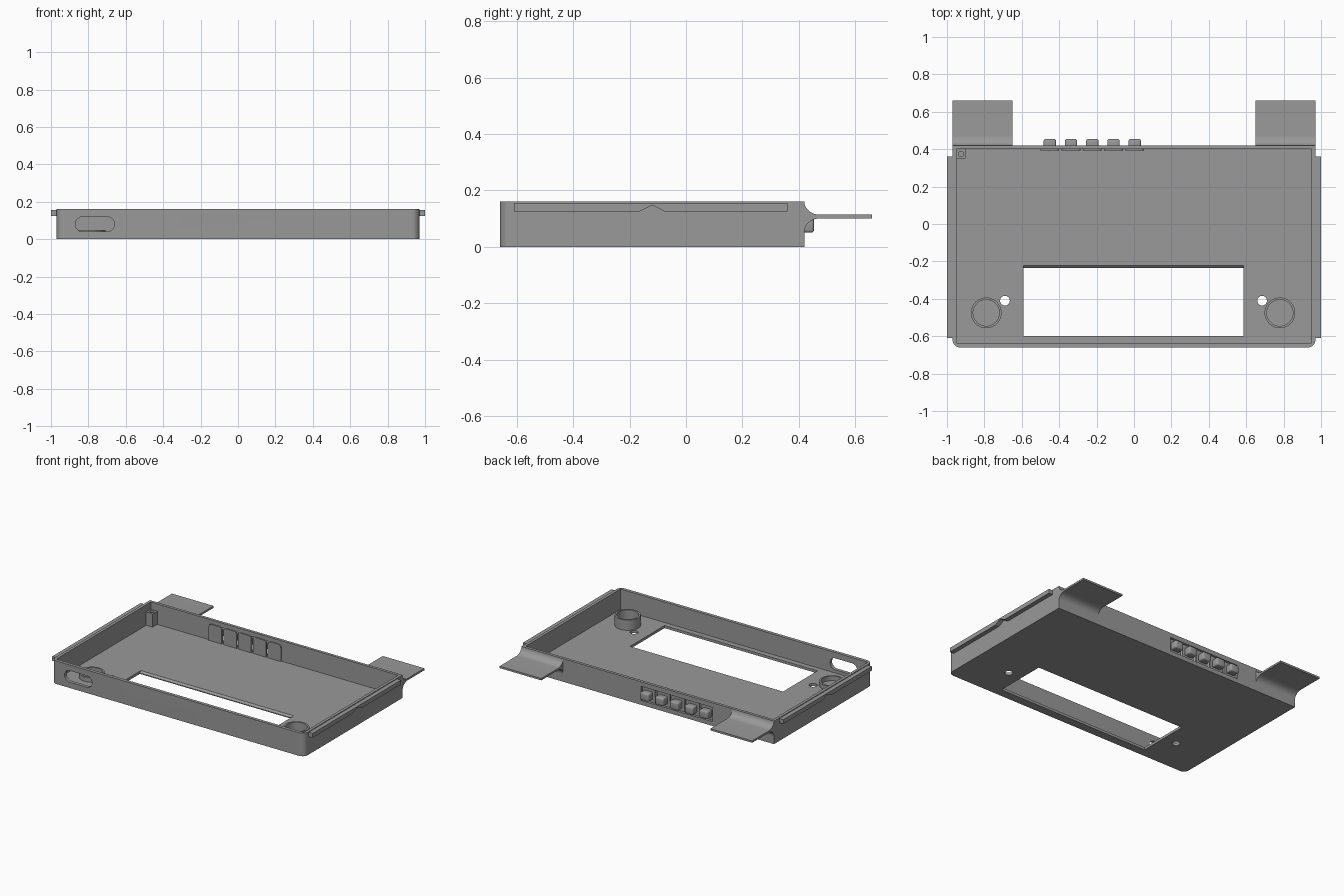
import bpy, bmesh, math

if "Cube" in bpy.data.objects:
    bpy.data.objects.remove(bpy.data.objects["Cube"])

grey = bpy.data.materials.new("mid grey")
grey.diffuse_color = (0.32, 0.32, 0.32, 1)
grey.use_nodes = True
grey.node_tree.nodes["Principled BSDF"].inputs["Base Color"].default_value = grey.diffuse_color


def prism(name, pts, axis, lo, hi):
    """Extrude a 2D outline along an axis from lo to hi."""
    place = {"x": lambda a, b, h: (h, a, b),
             "y": lambda a, b, h: (a, h, b),
             "z": lambda a, b, h: (a, b, h)}[axis]
    bm = bmesh.new()
    bottom = [bm.verts.new(place(a, b, lo)) for a, b in pts]
    top = [bm.verts.new(place(a, b, hi)) for a, b in pts]
    bm.faces.new(bottom)
    bm.faces.new(top)
    n = len(pts)
    for i in range(n):
        j = (i + 1) % n
        bm.faces.new((bottom[i], bottom[j], top[j], top[i]))
    bmesh.ops.recalc_face_normals(bm, faces=bm.faces)
    me = bpy.data.meshes.new(name)
    bm.to_mesh(me)
    bm.free()
    me.materials.append(grey)
    ob = bpy.data.objects.new(name, me)
    bpy.context.collection.objects.link(ob)
    return ob


def rect(x0, x1, y0, y1):
    return [(x0, y0), (x1, y0), (x1, y1), (x0, y1)]


def box(name, x0, x1, y0, y1, z0, z1):
    return prism(name, rect(x0, x1, y0, y1), "z", z0, z1)


def arc(cx, cy, rx, ry, a0, a1, n=8):
    out = []
    for i in range(n + 1):
        a = math.radians(a0 + (a1 - a0) * i / n)
        out.append((cx + rx * math.cos(a), cy + ry * math.sin(a)))
    return out


def circle(cx, cy, r, n=40):
    return arc(cx, cy, r, r, 0, 360, n)[:-1]


def apply_mod(ob, mod):
    bpy.context.view_layer.objects.active = ob
    bpy.ops.object.modifier_apply(modifier=mod.name)


def cut(ob, cutter):
    mod = ob.modifiers.new("cut", "BOOLEAN")
    mod.operation, mod.solver, mod.object = "DIFFERENCE", "EXACT", cutter
    apply_mod(ob, mod)
    bpy.data.objects.remove(cutter)


def smooth(ob):
    bpy.ops.object.select_all(action="DESELECT")
    ob.select_set(True)
    bpy.context.view_layer.objects.active = ob
    bpy.ops.object.shade_smooth_by_angle(angle=math.radians(30))


FLOOR, TOP = 0.018, 0.16

# tray with rounded front corners
outline = (arc(-0.93, -0.62, 0.04, 0.04, 180, 270) +
           arc(0.93, -0.62, 0.04, 0.04, 270, 360) + [(0.97, 0.42), (-0.97, 0.42)])
tray = prism("tray", outline, "z", 0, TOP)
cut(tray, box("cavity", -0.95, 0.95, -0.637, 0.40, FLOOR, 0.3))

# display window, widening slightly at its rear edge
window = [(-0.60, -0.1), (-0.235, -0.1), (-0.235, 0.006), (-0.222, FLOOR),
          (-0.222, 0.05), (-0.60, 0.05)]
cut(tray, prism("window", window, "x", -0.59, 0.585))

# small light holes beside the cups
for x in (-0.69, 0.685):
    cut(tray, prism("light_hole", circle(x, -0.41, 0.026, 24), "z", -0.1, 0.1))

# rounded port slot in the front wall
slot = arc(-0.70, 0.08, 0.04, 0.04, -90, 90, 12) + arc(-0.83, 0.08, 0.04, 0.04, 90, 270, 12)
cut(tray, prism("port_slot", slot, "y", -0.8, -0.6))

# opening in the back wall for the keys
cut(tray, box("key_opening", -0.498, 0.052, 0.39, 0.5, 0.03, 0.128))
smooth(tray)

# round cups on the floor
for name, x, height in (("left_cup", -0.79, 0.05), ("right_cup", 0.78, 0.09)):
    cup = prism(name, circle(x, -0.475, 0.082), "z", FLOOR - 0.006, height)
    cut(cup, prism("bore", circle(x, -0.475, 0.07), "z", -0.1, 0.3))
    smooth(cup)

# screw post in the rear left corner
post = box("screw_post", -0.951, -0.90, 0.35, 0.401, FLOOR - 0.006, 0.11)
cut(post, prism("screw_hole", circle(-0.925, 0.375, 0.014, 20), "z", 0.04, 0.2))
smooth(post)

# side rails with a notch underneath
rail = [(-0.61, 0.125), (-0.165, 0.125), (-0.12, 0.148), (-0.075, 0.125),
        (0.36, 0.125), (0.36, 0.155), (-0.61, 0.155)]
prism("left_rail", rail, "x", -1.0, -0.965)
prism("right_rail", rail, "x", 0.965, 1.0)

# rear flaps flaring into the back wall
flap = ([(0.41, TOP)] + arc(0.475, TOP, 0.055, 0.046, 180, 270, 10) +
        [(0.66, 0.114), (0.66, 0.101)] +
        arc(0.475, 0.053, 0.055, 0.048, 90, 180, 10) + [(0.41, 0.053)])
smooth(prism("left_flap", flap, "x", -0.97, -0.65))
smooth(prism("right_flap", flap, "x", 0.65, 0.97))

# keys: springy back plate plus a protruding button
for i in range(5):
    x = -0.45 + 0.1135 * i
    plate = ([(x - 0.05, FLOOR - 0.006), (x + 0.05, FLOOR - 0.006)] +
             arc(x + 0.03, 0.113, 0.02, 0.02, 0, 90, 6) +
             arc(x - 0.03, 0.113, 0.02, 0.02, 90, 180, 6))
    smooth(prism("key_plate", plate, "y", 0.392, 0.404))
    button = box("key_button", x - 0.033, x + 0.033, 0.40, 0.454, 0.05, 0.105)
    bevel = button.modifiers.new("bevel", "BEVEL")
    bevel.width, bevel.segments = 0.01, 3
    apply_mod(button, bevel)
    smooth(button)
